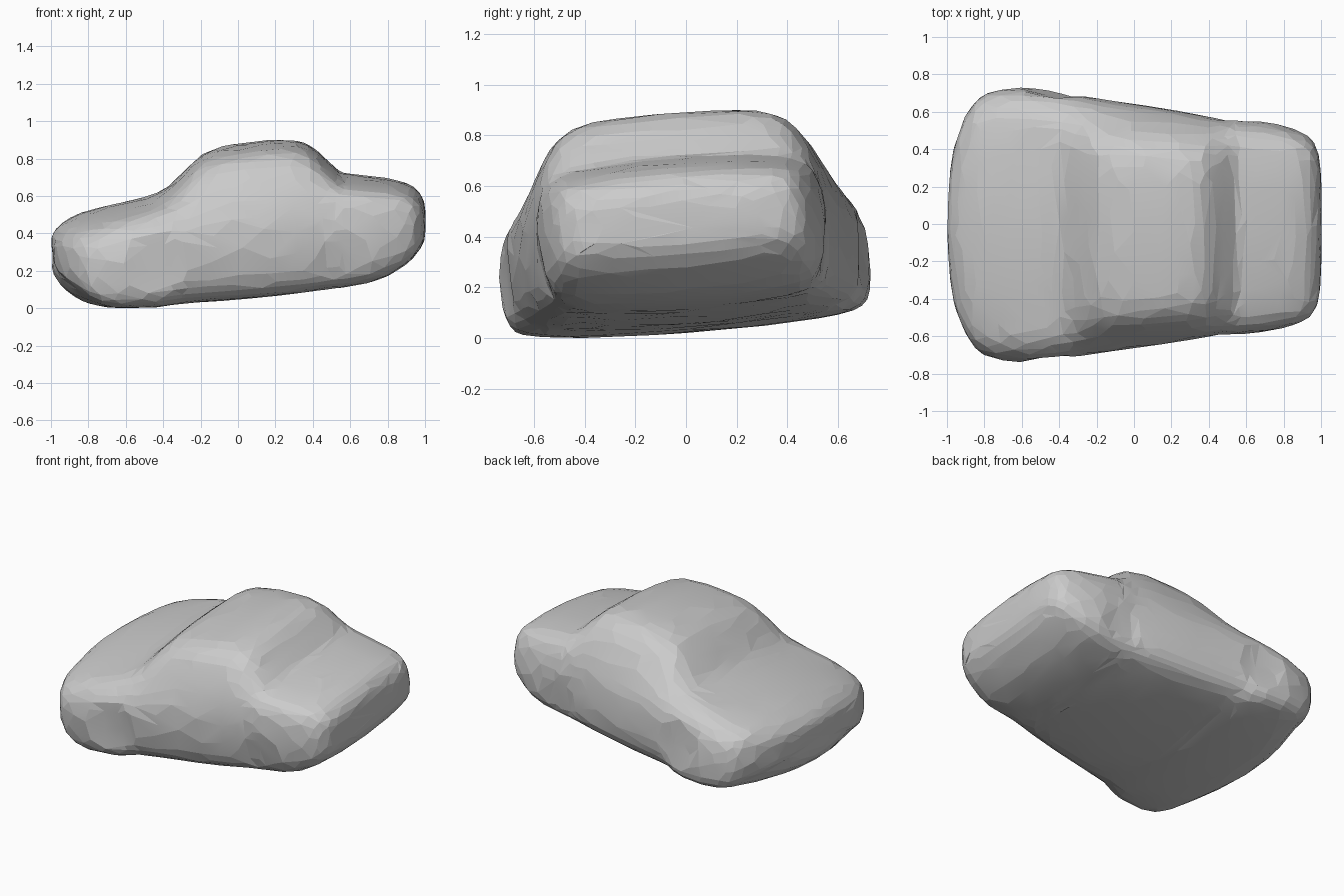
import bpy, bmesh, math, random
from mathutils import Matrix, Vector

if "Cube" in bpy.data.objects:
    bpy.data.objects.remove(bpy.data.objects["Cube"])

# Single grey body colour
grey = bpy.data.materials.new("clay grey")
grey.use_nodes = True
tone = (0.6, 0.6, 0.6, 1)
grey.diffuse_color = tone
grey.node_tree.nodes["Principled BSDF"].inputs["Base Color"].default_value = tone

# Stations from nose to tail:
# x, half width, floor z, waist z, shoulder half width, shoulder z, top half width, top z
STATIONS = [
    (-1.003, .28, .23, .29, .26, .32, .18, .35),
    (-.985, .48, .16, .31, .44, .38, .32, .41),
    (-.91, .68, .08, .34, .61, .42, .48, .465),
    (-.80, .725, .03, .37, .63, .46, .49, .505),
    (-.60, .745, .025, .40, .63, .52, .48, .55),
    (-.42, .735, .03, .43, .61, .56, .46, .59),
    (-.32, .71, .045, .45, .605, .58, .465, .67),
    (-.20, .69, .055, .45, .60, .60, .475, .82),
    (0.0, .66, .065, .46, .585, .62, .48, .865),
    (.26, .62, .09, .46, .575, .63, .455, .888),
    (.38, .595, .105, .46, .56, .64, .44, .865),
    (.46, .58, .115, .46, .55, .64, .42, .79),
    (.54, .58, .125, .46, .545, .64, .43, .71),
    (.58, .58, .13, .46, .54, .64, .43, .70),
    (.76, .56, .16, .46, .52, .62, .42, .685),
    (.91, .51, .25, .46, .48, .60, .41, .655),
    (.97, .46, .32, .46, .43, .57, .36, .61),
    (1.005, .34, .38, .45, .33, .51, .28, .54),
]


def section(x, w, zb, zw, ws, zs, wt, zt):
    """Closed cross-section: one side from floor to roof, then mirrored."""
    tuck = .94 if -.95 < x < -.4 else .85  # sills turn under behind the front wheels
    half = [(.55 * w, zb), (tuck * w, zb + .02), (w * .985, zb + .28 * (zw - zb)),
            (w, zw), (ws, zs), (wt, zt - .02), (wt * .55, zt)]
    nose = max(0, -.6 - x)  # nose curves back towards its corners, most of all at the floor
    side = [Vector((x + nose * (.34 if i < 2 else .13) * (y / .6) ** 2, y, z))
            for i, (y, z) in enumerate(half)]
    floor = Vector((x, 0, zb - .015))
    crown = Vector((x, 0, zt + .01))
    return [floor] + side + [crown] + [Vector((p.x, -p.y, p.z)) for p in reversed(side)]


# Loft the shell
bm = bmesh.new()
rings = [[bm.verts.new(p) for p in section(*s)] for s in STATIONS]
for a, b in zip(rings, rings[1:]):
    n = len(a)
    for i in range(n):
        j = (i + 1) % n
        bm.faces.new((a[i], a[j], b[j], b[i]))
bm.faces.new(rings[0])
bm.faces.new(rings[-1])
bmesh.ops.recalc_face_normals(bm, faces=bm.faces[:])
mesh = bpy.data.meshes.new("car_body")
bm.to_mesh(mesh)
bm.free()
body = bpy.data.objects.new("car_body", mesh)
bpy.context.collection.objects.link(body)
mesh.materials.append(grey)
bpy.context.view_layer.objects.active = body
body.select_set(True)


def apply(kind, **settings):
    mod = body.modifiers.new(kind.lower(), kind)
    for key, value in settings.items():
        setattr(mod, key, value)
    bpy.ops.object.modifier_apply(modifier=mod.name)


apply("SUBSURF", levels=2)

# Soft hollows above the front wheels and ahead of the rear wheels, plus a hand-shaped roughness
random.seed(4)
for v in mesh.vertices:
    for cx, cz, radius, depth in ((-.43, .29, .16, .03), (.56, .28, .15, .02)):
        d = math.hypot(v.co.x - cx, v.co.z - cz) / radius
        if d < 1 and abs(v.co.y) > .45:
            v.co.y -= math.copysign(depth * (1 - d * d), v.co.y)
    v.co += Vector([random.uniform(-.002, .002) for _ in range(3)])

# Coarse irregular facets
apply("DECIMATE", ratio=.18)

# The whole shell leans slightly to its right side and rests on the ground
mesh.transform(Matrix.Translation((0, 0, .2)) @ Matrix.Rotation(math.radians(4.3), 4, "X")
               @ Matrix.Translation((0, 0, -.2)))
mesh.transform(Matrix.Translation((0, 0, -min(v.co.z for v in mesh.vertices))))

bpy.ops.object.shade_smooth_by_angle(angle=math.radians(6))
